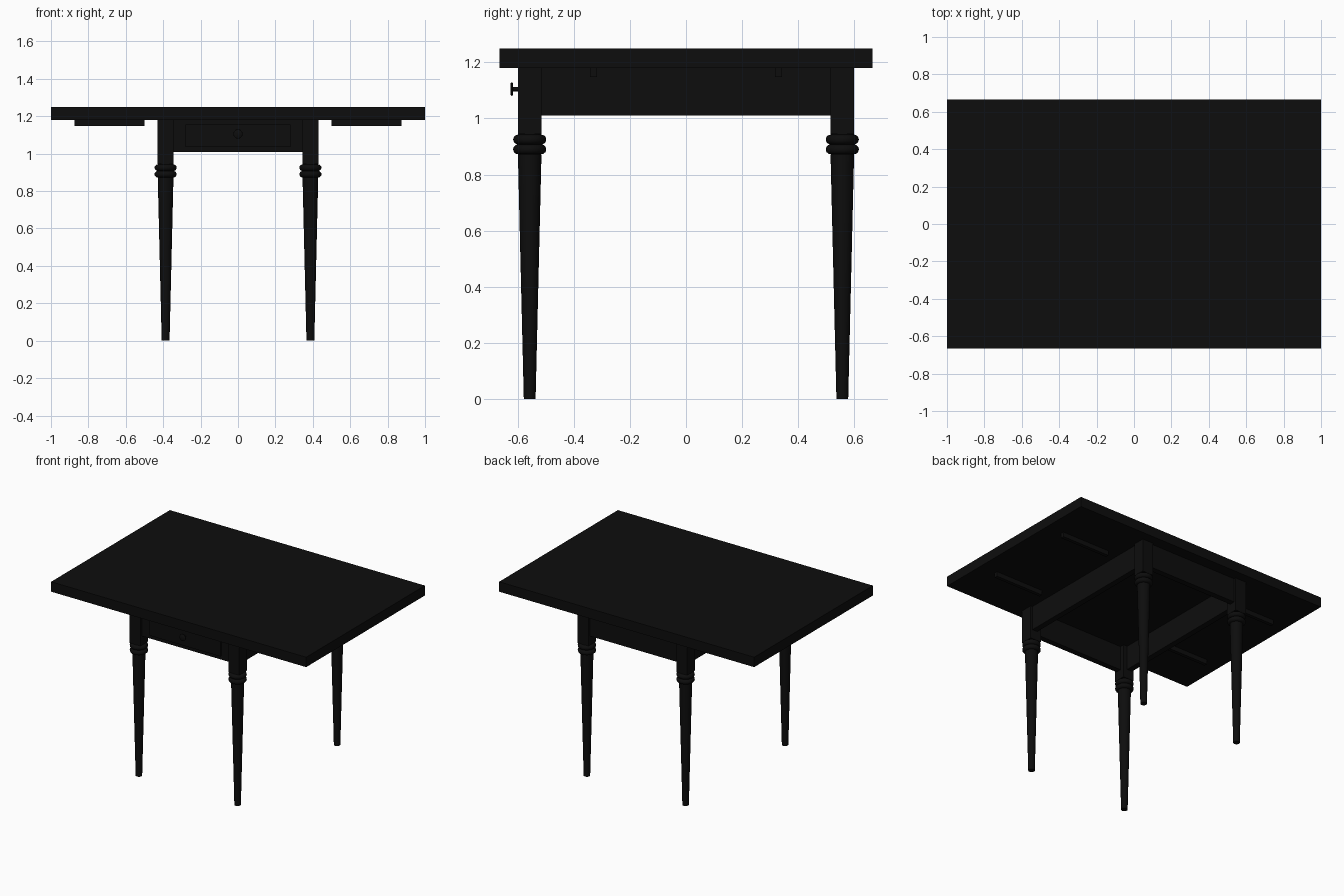
import bpy, bmesh, math

if "Cube" in bpy.data.objects:
    bpy.data.objects.remove(bpy.data.objects["Cube"])

mat = bpy.data.materials.new("black_paint")
mat.diffuse_color = (0.004, 0.004, 0.004, 1)
mat.use_nodes = True
mat.node_tree.nodes["Principled BSDF"].inputs["Base Color"].default_value = mat.diffuse_color


def finish(name, bm):
    bmesh.ops.recalc_face_normals(bm, faces=bm.faces)
    me = bpy.data.meshes.new(name)
    bm.to_mesh(me)
    bm.free()
    ob = bpy.data.objects.new(name, me)
    bpy.context.collection.objects.link(ob)
    me.materials.append(mat)
    return ob


def box(name, x0, x1, y0, y1, z0, z1):
    bm = bmesh.new()
    bmesh.ops.create_cube(bm, size=1)
    for v in bm.verts:
        v.co = ((x0 + x1) / 2 + v.co.x * (x1 - x0),
                (y0 + y1) / 2 + v.co.y * (y1 - y0),
                (z0 + z1) / 2 + v.co.z * (z1 - z0))
    return finish(name, bm)


def lathe(name, profile, loc, rot=(0, 0, 0), n=32):
    """Turn a (radius, height) profile around the local z axis, capped at both ends."""
    bm = bmesh.new()
    rings = [[bm.verts.new((r * math.cos(2 * math.pi * i / n),
                            r * math.sin(2 * math.pi * i / n), z))
              for i in range(n)] for r, z in profile]
    for a, b in zip(rings, rings[1:]):
        for i in range(n):
            j = (i + 1) % n
            bm.faces.new((a[i], a[j], b[j], b[i]))
    bm.faces.new(rings[0])
    bm.faces.new(rings[-1])
    ob = finish(name, bm)
    ob.location, ob.rotation_euler = loc, rot
    bpy.ops.object.select_all(action='DESELECT')
    ob.select_set(True)
    bpy.context.view_layer.objects.active = ob
    bpy.ops.object.shade_smooth_by_angle(angle=math.radians(40))
    return ob


# Table top
box("table_top", -1, 1, -0.665, 0.665, 1.18, 1.25)

# Turned leg profile: tapered shaft, then two rounded collars
leg = [(0.021, 0), (0.042, 0.872)]
for zc in (0.89, 0.925):
    for k in range(11):
        a = -math.pi / 2 + math.pi * k / 10
        leg.append((0.041 + 0.018 * math.cos(a), zc + 0.0174 * math.sin(a)))
leg.append((0.041, 0.95))

LX, LY, H = 0.387, 0.557, 0.0425
for sx, side in ((-1, "left"), (1, "right")):
    for sy, end in ((-1, "front"), (1, "back")):
        x, y = sx * LX, sy * LY
        lathe(f"{end}_{side}_leg", leg, (x, y, 0))
        box(f"{end}_{side}_leg_block", x - H, x + H, y - H, y + H, 0.945, 1.18)
        # Battens under the overhanging leaves
        bx, by = sx * 0.6875, sy * 0.33
        box(f"{end}_{side}_batten", bx - 0.1875, bx + 0.1875,
            by - 0.012, by + 0.012, 1.147, 1.18)
    # Side apron
    ax = sx * 0.395
    box(f"{side}_apron", ax - 0.02, ax + 0.02, -0.52, 0.52, 1.01, 1.18)

# End aprons
for sy, end in ((-1, "front"), (1, "back")):
    y = sy * 0.565
    box(f"{end}_apron", -0.35, 0.35, y - 0.02, y + 0.02, 1.01, 1.18)

# Drawer front and knob
box("drawer_front", -0.28, 0.28, -0.594, -0.57, 1.035, 1.155)
knob = [(0.008, 0), (0.008, 0.023), (0.02, 0.024), (0.024, 0.026),
        (0.024, 0.029), (0.02, 0.032)]
lathe("drawer_knob", knob, (0, -0.593, 1.105), (math.pi / 2, 0, 0), 24)
